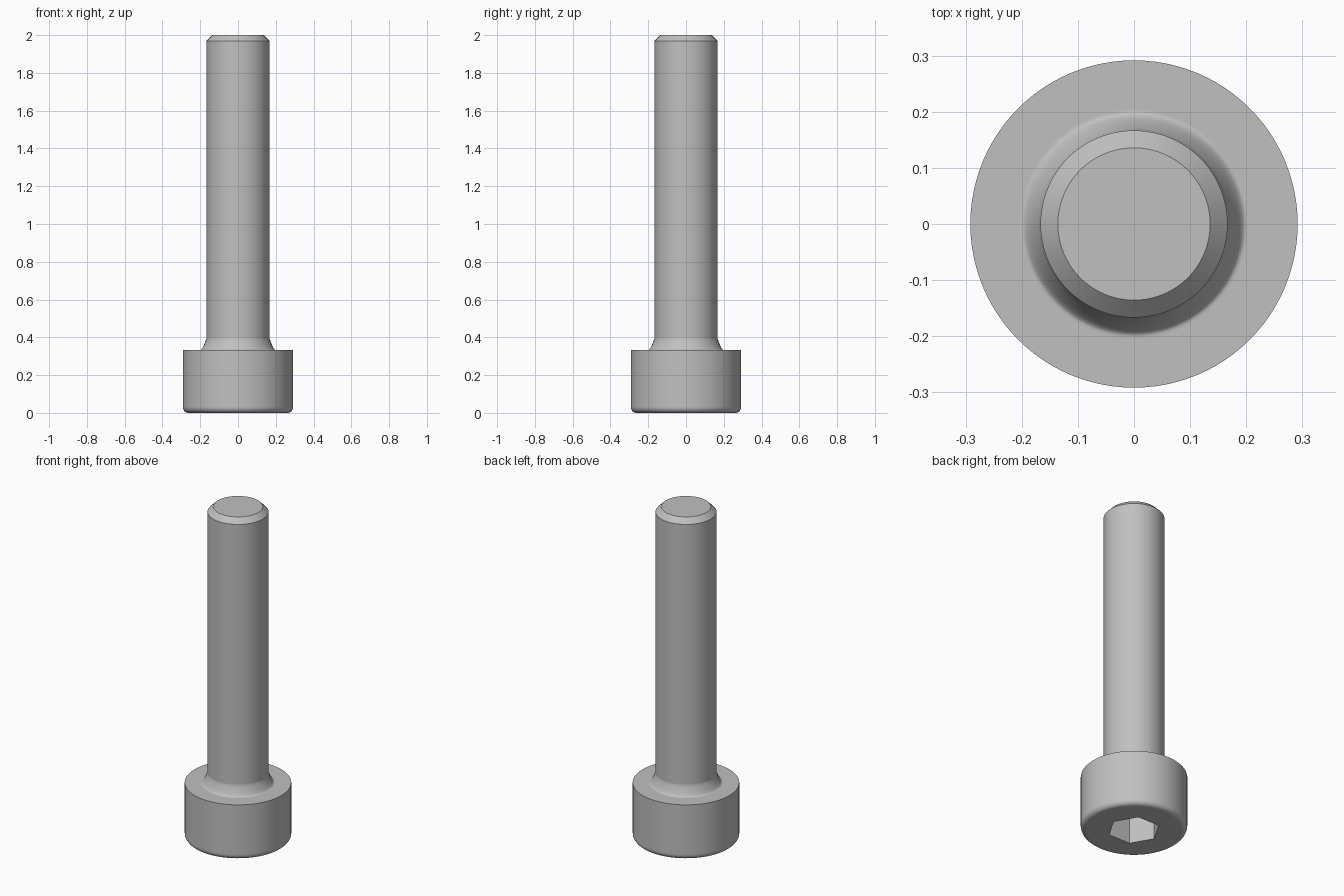
import bpy, bmesh, math
from mathutils import Vector

cube = bpy.data.objects.get("Cube")
if cube:
    bpy.data.objects.remove(cube, do_unlink=True)

HEAD_R, HEAD_H, SHAFT_R = 0.2917, 0.3333, 0.1667
ROUND, CHAMFER = 0.03, 0.031
SEGMENTS = 96

steel = bpy.data.materials.new("steel grey")
steel.use_nodes = True
colour = (0.53, 0.53, 0.53, 1)
steel.diffuse_color = colour
steel.node_tree.nodes["Principled BSDF"].inputs["Base Color"].default_value = colour


def add_object(name, bm):
    bmesh.ops.recalc_face_normals(bm, faces=bm.faces)
    mesh = bpy.data.meshes.new(name)
    bm.to_mesh(mesh)
    bm.free()
    mesh.materials.append(steel)
    obj = bpy.data.objects.new(name, mesh)
    bpy.context.collection.objects.link(obj)
    return obj


def lathe(name, profile):
    """Turn a (radius, height) profile around z and cap both ends."""
    bm = bmesh.new()
    rings = []
    for r, z in profile:
        angles = [2 * math.pi * i / SEGMENTS for i in range(SEGMENTS)]
        rings.append([bm.verts.new((r * math.cos(a), r * math.sin(a), z)) for a in angles])
    for low, high in zip(rings, rings[1:]):
        for i in range(SEGMENTS):
            j = (i + 1) % SEGMENTS
            bm.faces.new((low[i], low[j], high[j], high[i]))
    bm.faces.new(rings[0])
    bm.faces.new(rings[-1])
    return add_object(name, bm)


# Head: rounded lower rim and sharp shoulder edge
profile = [(HEAD_R - ROUND - 0.005, 0)]
for i in range(7):
    a = math.radians(15 * i)
    profile.append((HEAD_R - ROUND + ROUND * math.sin(a), ROUND - ROUND * math.cos(a)))
profile += [(HEAD_R, ROUND + 0.005), (HEAD_R, HEAD_H), (0.205, HEAD_H)]

# Fillet flaring from the shaft onto the shoulder
p0, p1, p2 = Vector((0.2, HEAD_H)), Vector((0.188, HEAD_H)), Vector((SHAFT_R, 0.395))
for i in range(9):
    t = i / 8
    profile.append(tuple(p0 * (1 - t) ** 2 + p1 * 2 * t * (1 - t) + p2 * t * t))

# Shaft with chamfered tip
profile += [(SHAFT_R, 0.4), (SHAFT_R, 2 - CHAMFER), (SHAFT_R - CHAMFER, 2)]
bolt = lathe("socket_head_bolt", profile)

# Hexagonal drive socket cut into the underside of the head
bm = bmesh.new()
hex_r = 0.25 / math.sqrt(3)
bmesh.ops.create_cone(bm, cap_ends=True, segments=6, radius1=hex_r, radius2=hex_r, depth=0.3334)
for v in bm.verts:
    x, y = v.co.x, v.co.y
    # Put two opposite corners on the x axis
    corner = round(math.atan2(y, x) / (math.pi / 3) - 0.01)
    v.co.x = hex_r * math.cos(corner * math.pi / 3)
    v.co.y = hex_r * math.sin(corner * math.pi / 3)
cutter = add_object("hex_socket_cutter", bm)
cutter.hide_render = True

cut = bolt.modifiers.new("hex_socket", 'BOOLEAN')
cut.operation = 'DIFFERENCE'
cut.solver = 'EXACT'
cut.object = cutter
bpy.ops.object.select_all(action='DESELECT')
bpy.context.view_layer.objects.active = bolt
bolt.select_set(True)
bpy.ops.object.modifier_apply(modifier=cut.name)
bpy.data.objects.remove(cutter, do_unlink=True)

bpy.ops.object.shade_smooth_by_angle(angle=math.radians(30))
